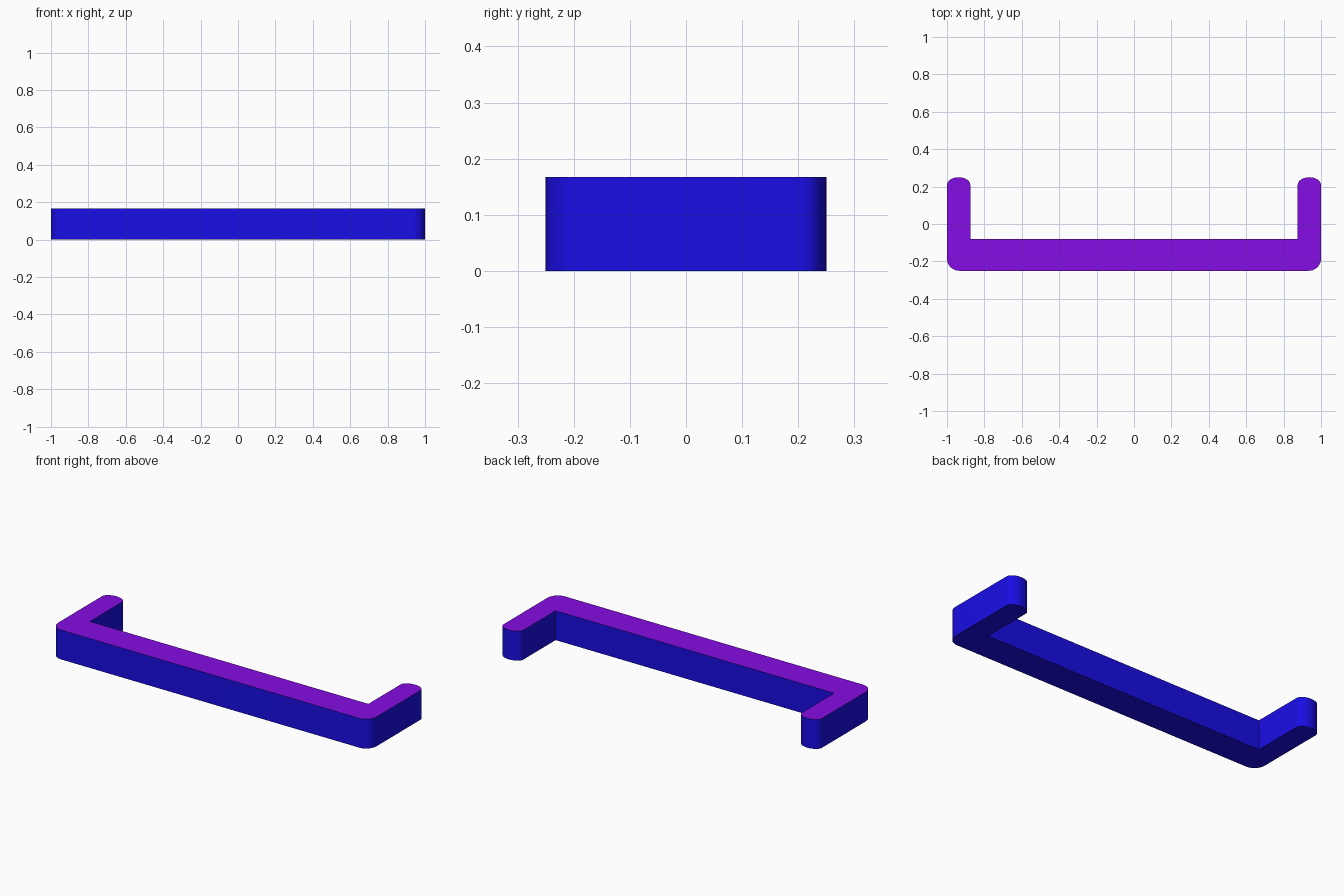
import bpy, bmesh
from math import sin, cos, radians

if "Cube" in bpy.data.objects:
    bpy.data.objects.remove(bpy.data.objects["Cube"])

HEIGHT = 0.167
INNER_X, INNER_Y = 0.875, -0.08


def corner(cx, cy, rx, ry, start, steps=10):
    """Quarter arc, counter-clockwise from the start angle."""
    angles = [radians(start + 90 * i / steps) for i in range(steps + 1)]
    return [(cx + rx * cos(a), cy + ry * sin(a)) for a in angles]


def material(name, color):
    mat = bpy.data.materials.new(name)
    mat.diffuse_color = color
    mat.use_nodes = True
    mat.node_tree.nodes["Principled BSDF"].inputs["Base Color"].default_value = mat.diffuse_color
    return mat


# Right half of the U-shaped outline: front corner, rounded arm tip, inner corner
half = corner(0.935, -0.185, 0.065, 0.065, -90)
half += corner(0.9375, 0.208, 0.0625, 0.042, 0)
half += corner(0.9375, 0.208, 0.0625, 0.042, 90)[1:]
half.append((INNER_X, INNER_Y))
outline = half + [(-x, y) for x, y in reversed(half)]

# Extrude the outline into the solid handle
bm = bmesh.new()
base = bm.faces.new([bm.verts.new((x, y, 0)) for x, y in outline])
top = bmesh.ops.extrude_face_region(bm, geom=[base], use_keep_orig=True)
verts = [g for g in top["geom"] if isinstance(g, bmesh.types.BMVert)]
bmesh.ops.translate(bm, verts=verts, vec=(0, 0, HEIGHT))
bmesh.ops.recalc_face_normals(bm, faces=bm.faces)

# Purple top face, blue everywhere else
for face in bm.faces:
    face.material_index = 1 if face.normal.z > 0.5 else 0

mesh = bpy.data.meshes.new("pull_handle")
bm.to_mesh(mesh)
bm.free()
mesh.materials.append(material("blue", (0.010, 0.004, 0.78, 1)))
mesh.materials.append(material("purple", (0.235, 0.004, 0.78, 1)))

handle = bpy.data.objects.new("pull_handle", mesh)
bpy.context.collection.objects.link(handle)
bpy.context.view_layer.objects.active = handle
handle.select_set(True)
bpy.ops.object.shade_smooth_by_angle(angle=radians(30))
